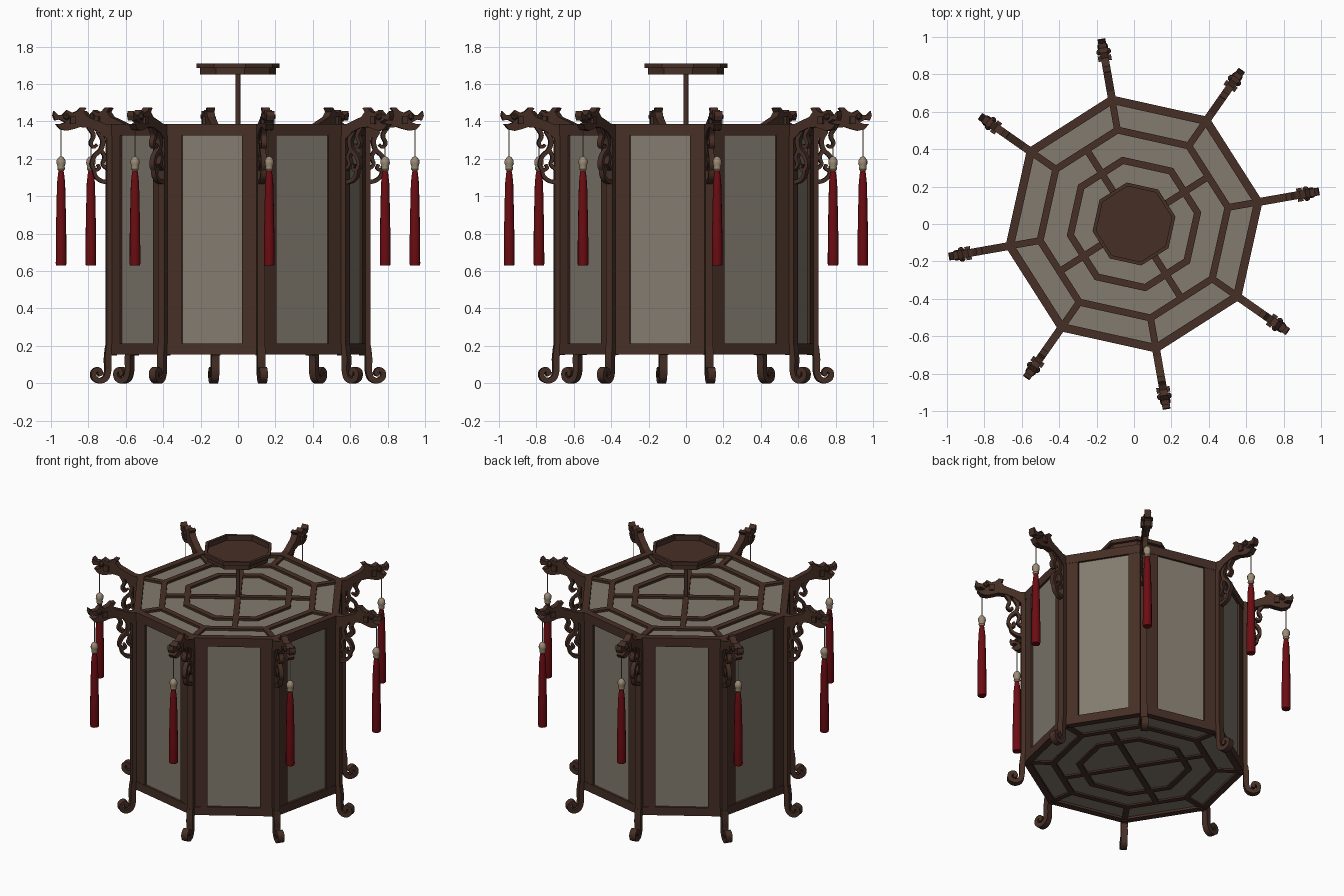
import bpy, bmesh
from math import radians, cos, sin, tau
from mathutils import Vector, Matrix

if "Cube" in bpy.data.objects:
    bpy.data.objects.remove(bpy.data.objects["Cube"], do_unlink=True)

CORNER = radians(10)           # angle of the first corner
SIDE = radians(32.5)           # angle of the first side
STEP = tau / 8


def material(name, rgb):
    m = bpy.data.materials.new(name)
    m.use_nodes = True
    m.diffuse_color = (*rgb, 1)
    m.node_tree.nodes["Principled BSDF"].inputs["Base Color"].default_value = (*rgb, 1)
    return m


WOOD = material("dark wood", (0.061, 0.028, 0.019))
PAPER = material("grey paper", (0.223, 0.197, 0.156))
RED = material("red silk", (0.15, 0.004, 0.006))
BEAD = material("pale bead", (0.33, 0.26, 0.18))


def finish(name, bm, mat, angle=0, copies=1, step=STEP, smooth=False):
    """Make an object and repeat it around the vertical axis."""
    bmesh.ops.recalc_face_normals(bm, faces=bm.faces[:])
    mesh = bpy.data.meshes.new(name)
    bm.to_mesh(mesh)
    bm.free()
    mesh.materials.append(mat)
    for k in range(copies):
        ob = bpy.data.objects.new(name if copies == 1 else f"{name}_{k + 1}", mesh)
        ob.rotation_euler.z = angle + k * step
        bpy.context.collection.objects.link(ob)
        if smooth and k == 0:
            bpy.ops.object.select_all(action="DESELECT")
            ob.select_set(True)
            bpy.context.view_layer.objects.active = ob
            bpy.ops.object.shade_smooth_by_angle(angle=radians(40))


def box(bm, x0, x1, y0, y1, z0, z1):
    mid = Vector((x0 + x1, y0 + y1, z0 + z1)) / 2
    bmesh.ops.create_cube(bm, size=1, matrix=Matrix.Translation(mid)
                          @ Matrix.Diagonal((x1 - x0, y1 - y0, z1 - z0, 1)))


def lathe(bm, profile, sides, x=0):
    """Closed turned shape from (radius, height) points, standing at x."""
    rings = [[bm.verts.new((x + r * cos(tau * i / sides), r * sin(tau * i / sides), z))
              for i in range(sides)] for r, z in profile]
    for a, b in zip(rings, rings[1:]):
        for i in range(sides):
            j = (i + 1) % sides
            bm.faces.new((a[i], a[j], b[j], b[i]))
    bm.faces.new(rings[0])
    bm.faces.new(rings[-1])


def octagon_ring(bm, outer, inner, z0, z1):
    loop = [(outer, z0), (outer, z1), (inner, z1), (inner, z0)]
    rings = [[bm.verts.new((r * cos(STEP * i), r * sin(STEP * i), z)) for i in range(8)]
             for r, z in loop]
    for a, b in zip(rings, rings[1:] + rings[:1]):
        for i in range(8):
            j = (i + 1) % 8
            bm.faces.new((a[i], a[j], b[j], b[i]))


def ribbon(bm, pts, w0, w1, depth, cuts=4):
    """Carved strip following a smooth path in the radial plane."""
    p = [Vector(q) for q in pts]
    p = [p[0] * 2 - p[1]] + p + [p[-1] * 2 - p[-2]]
    path = []
    for a, b, c, d in zip(p, p[1:], p[2:], p[3:]):
        for k in range(cuts):
            t = k / cuts
            path.append((2 * b + (c - a) * t + (2 * a - 5 * b + 4 * c - d) * t * t
                         + (3 * b - a - 3 * c + d) * t ** 3) / 2)
    path.append(p[-2])
    prev = None
    last = len(path) - 1
    for i, c in enumerate(path):
        tan = (path[min(i + 1, last)] - path[max(i - 1, 0)]).normalized()
        n = Vector((-tan.y, tan.x)) * (w0 + (w1 - w0) * i / last) / 2
        ring = [bm.verts.new((q.x, y, q.y)) for q, y in
                ((c + n, depth / 2), (c - n, depth / 2), (c - n, -depth / 2), (c + n, -depth / 2))]
        if prev:
            for k in range(4):
                bm.faces.new((prev[k], prev[(k + 1) % 4], ring[(k + 1) % 4], ring[k]))
        if i in (0, last):
            bm.faces.new(ring)
        prev = ring


def plate(bm, outline, depth):
    face = bm.faces.new([bm.verts.new((x, -depth / 2, z)) for x, z in outline])
    out = bmesh.ops.extrude_face_region(bm, geom=[face])["geom"]
    bmesh.ops.translate(bm, vec=(0, depth, 0),
                        verts=[v for v in out if isinstance(v, bmesh.types.BMVert)])


# Side walls: stiles, paper panes, corner posts
bm = bmesh.new()
for s in (-1, 1):
    y = sorted((s * 0.165, s * 0.264))
    box(bm, 0.615, 0.643, *y, 0.17, 1.37)
finish("side_stiles", bm, WOOD, SIDE, 8)

bm = bmesh.new()
box(bm, 0.62, 0.63, -0.18, 0.18, 0.19, 1.35)
finish("side_pane", bm, PAPER, SIDE, 8)

bm = bmesh.new()
box(bm, 0.66, 0.715, -0.021, 0.021, 0.15, 1.38)
finish("corner_post", bm, WOOD, CORNER, 8)

# Rails and lattice of the roof and the floor
for name, z0, z1, lat0, lat1, pane in (("top", 1.325, 1.385, 1.355, 1.38, 1.36),
                                       ("bottom", 0.155, 0.212, 0.16, 0.185, 0.175)):
    bm = bmesh.new()
    octagon_ring(bm, 0.698, 0.65, z0, z1)
    finish(name + "_rail", bm, WOOD, CORNER)
    bm = bmesh.new()
    octagon_ring(bm, 0.53, 0.49, lat0, lat1)
    octagon_ring(bm, 0.365, 0.325, lat0, lat1)
    finish(name + "_lattice_rings", bm, WOOD, CORNER)
    bm = bmesh.new()
    box(bm, 0.5, 0.67, -0.018, 0.018, lat0, lat1)
    finish(name + "_corner_bar", bm, WOOD, CORNER, 8)
    bm = bmesh.new()
    box(bm, -0.475, 0.475, -0.018, 0.018, lat0, lat1)
    finish(name + "_cross_bar", bm, WOOD, SIDE, 2, STEP * 2)
    bm = bmesh.new()
    lathe(bm, [(0.67, pane - 0.005), (0.67, pane + 0.005)], 8)
    finish(name + "_pane", bm, PAPER, CORNER)

# Ceiling tray and hanging rod
bm = bmesh.new()
lathe(bm, [(0.205, 1.65), (0.205, 1.685), (0.225, 1.685), (0.225, 1.71),
           (0.205, 1.71), (0.205, 1.675)], 8)
finish("ceiling_tray", bm, WOOD, CORNER)
bm = bmesh.new()
lathe(bm, [(0.014, 1.36), (0.014, 1.66)], 12)
finish("hanging_rod", bm, WOOD, smooth=True)

# Curled feet
bm = bmesh.new()
ribbon(bm, [(0.7, 0.2), (0.708, 0.13), (0.707, 0.07), (0.72, 0.028), (0.752, 0.014),
            (0.782, 0.03), (0.784, 0.062), (0.76, 0.074), (0.746, 0.055), (0.762, 0.046)],
       0.036, 0.022, 0.042)
finish("curled_foot", bm, WOOD, CORNER, 8)

# Carved beast-head arms
bm = bmesh.new()
plate(bm, [(0.68, 1.29), (0.72, 1.31), (0.76, 1.345), (0.81, 1.365), (0.86, 1.37),
           (0.89, 1.36), (0.93, 1.35), (0.965, 1.357), (0.99, 1.385), (0.965, 1.385),
           (0.94, 1.395), (0.97, 1.41), (0.995, 1.405), (1.005, 1.43), (1.0, 1.455),
           (0.98, 1.435), (0.955, 1.435), (0.93, 1.46), (0.9, 1.445), (0.875, 1.455),
           (0.855, 1.475), (0.825, 1.472), (0.84, 1.45), (0.82, 1.425), (0.77, 1.405),
           (0.72, 1.385), (0.68, 1.385)], 0.042)
finish("beast_head_arm", bm, WOOD, CORNER, 8)

bm = bmesh.new()
for s in (-1, 1):
    bmesh.ops.create_icosphere(bm, subdivisions=1, radius=0.02,
                               matrix=Matrix.Translation((0.935, s * 0.022, 1.425)))
    y = sorted((s * 0.015, s * 0.036))
    box(bm, 0.885, 0.915, *y, 1.385, 1.425)
finish("beast_eyes_and_ears", bm, WOOD, CORNER, 8)

# Scrollwork under each arm
bm = bmesh.new()
ribbon(bm, [(0.76, 1.35), (0.735, 1.3), (0.745, 1.25), (0.78, 1.215), (0.795, 1.17),
            (0.778, 1.14), (0.755, 1.15), (0.762, 1.17)], 0.026, 0.016, 0.03)
ribbon(bm, [(0.81, 1.37), (0.785, 1.325), (0.8, 1.285), (0.785, 1.262), (0.765, 1.275)],
       0.024, 0.014, 0.03)
ribbon(bm, [(0.785, 1.16), (0.775, 1.11), (0.745, 1.083), (0.705, 1.075)], 0.016, 0.024, 0.03)
ribbon(bm, [(0.745, 1.25), (0.725, 1.21), (0.735, 1.17), (0.705, 1.14)], 0.02, 0.016, 0.03)
finish("arm_scrollwork", bm, WOOD, CORNER, 8)

# Tassels: cord, bead, silk
bm = bmesh.new()
lathe(bm, [(0.003, 1.19), (0.003, 1.38)], 6, 0.96)
finish("tassel_cord", bm, BEAD, CORNER, 8)
bm = bmesh.new()
lathe(bm, [(0.014, 1.135), (0.021, 1.145), (0.019, 1.16), (0.025, 1.175),
           (0.024, 1.192), (0.014, 1.207), (0.005, 1.213)], 10, 0.96)
finish("tassel_bead", bm, BEAD, CORNER, 8, smooth=True)
bm = bmesh.new()
lathe(bm, [(0.027, 0.63), (0.029, 0.64), (0.028, 0.8), (0.025, 0.95), (0.022, 1.07),
           (0.016, 1.125), (0.01, 1.145)], 12, 0.96)
finish("tassel_silk", bm, RED, CORNER, 8, smooth=True)
